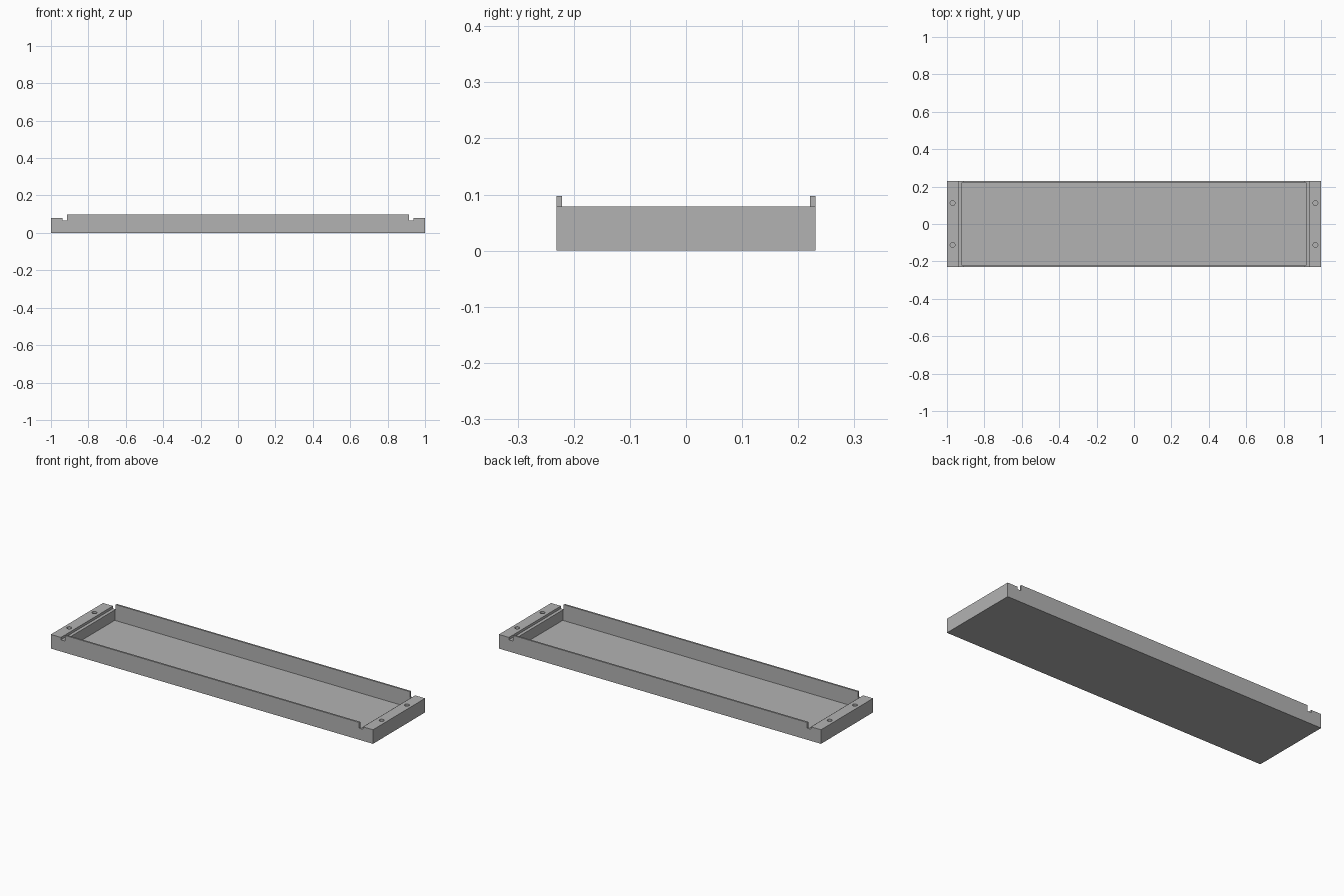
import bpy
import bmesh

if "Cube" in bpy.data.objects:
    bpy.data.objects.remove(bpy.data.objects["Cube"])

HALF_Y, WALL, FLOOR = 0.231, 0.01, 0.007
WALL_TOP, END_TOP, LEDGE_TOP = 0.097, 0.079, 0.065

grey = bpy.data.materials.new("plain grey")
grey.use_nodes = True
colour = (0.45, 0.45, 0.45, 1)
grey.diffuse_color = colour
grey.node_tree.nodes["Principled BSDF"].inputs["Base Color"].default_value = colour


def add_object(name, bm):
    bmesh.ops.recalc_face_normals(bm, faces=bm.faces)
    mesh = bpy.data.meshes.new(name)
    bm.to_mesh(mesh)
    bm.free()
    mesh.materials.append(grey)
    obj = bpy.data.objects.new(name, mesh)
    bpy.context.collection.objects.link(obj)
    return obj


def cut(target, cutter):
    mod = target.modifiers.new(cutter.name, "BOOLEAN")
    mod.operation = "DIFFERENCE"
    mod.solver = "EXACT"
    mod.object = cutter
    bpy.context.view_layer.objects.active = target
    bpy.ops.object.modifier_apply(modifier=mod.name)
    bpy.data.objects.remove(cutter)


# Tray body: side outline with a cross slot near each end, extruded across
half = [(1, 0), (1, END_TOP), (0.938, END_TOP), (0.938, LEDGE_TOP),
        (0.914, LEDGE_TOP), (0.914, WALL_TOP)]
outline = half + [(-x, z) for x, z in reversed(half)]
bm = bmesh.new()
face = bm.faces.new([bm.verts.new((x, -HALF_Y, z)) for x, z in outline])
ext = bmesh.ops.extrude_face_region(bm, geom=[face])
moved = [v for v in ext["geom"] if isinstance(v, bmesh.types.BMVert)]
bmesh.ops.translate(bm, verts=moved, vec=(0, 2 * HALF_Y, 0))
tray = add_object("tray", bm)

# Inner pocket leaving the floor, thin side walls and end ledges
bm = bmesh.new()
bmesh.ops.create_cube(bm, size=1)
bmesh.ops.scale(bm, verts=bm.verts, vec=(1.84, 2 * (HALF_Y - WALL), 0.2))
bmesh.ops.translate(bm, verts=bm.verts, vec=(0, 0, FLOOR + 0.1))
cut(tray, add_object("pocket_cutter", bm))

# Blind screw holes in the end blocks
for x in (-0.97, 0.97):
    for y in (-0.112, 0.112):
        bm = bmesh.new()
        bmesh.ops.create_cone(bm, cap_ends=True, segments=24, radius1=0.013,
                              radius2=0.013, depth=0.1)
        bmesh.ops.translate(bm, verts=bm.verts, vec=(x, y, 0.08))
        cut(tray, add_object("hole_cutter", bm))
